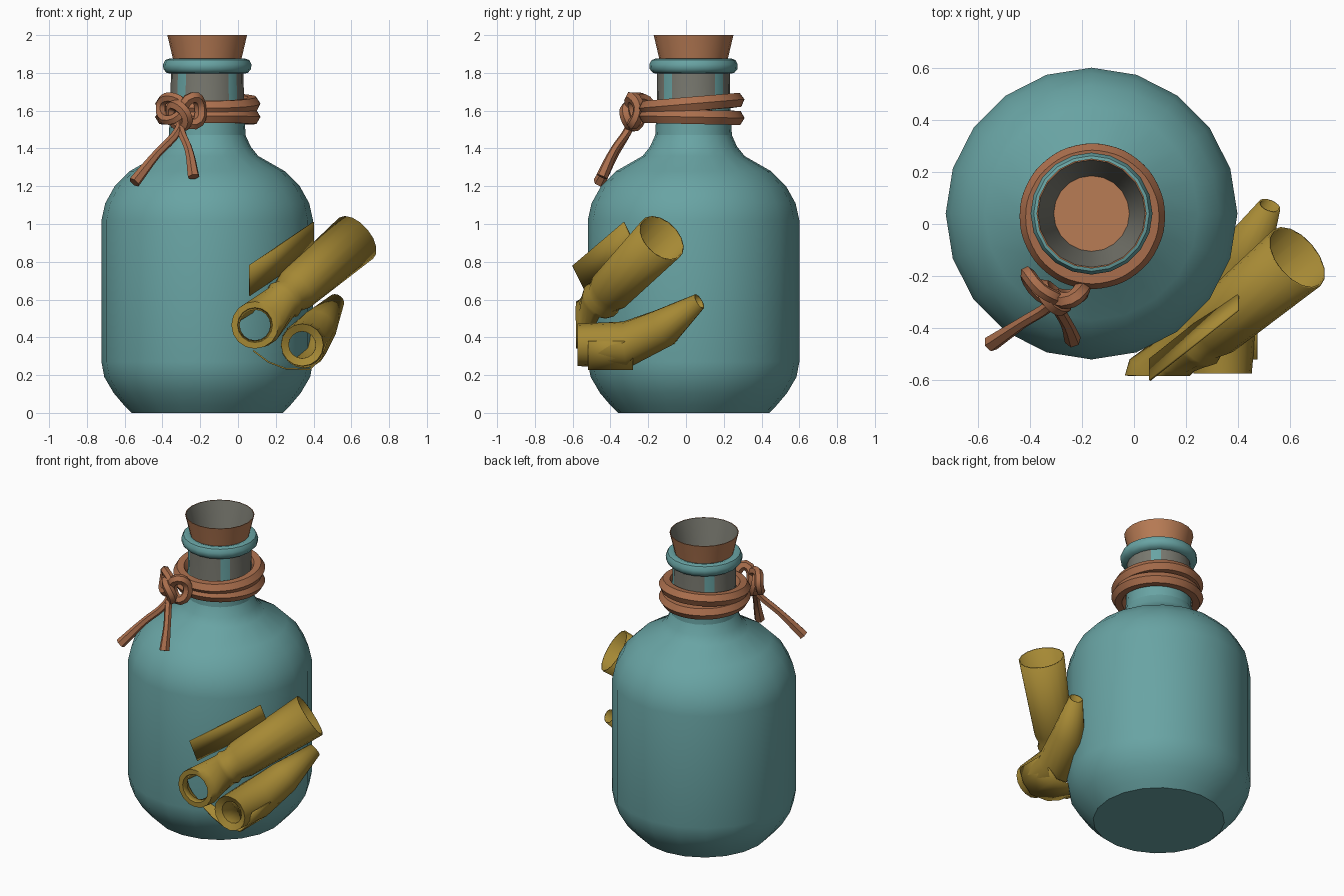
import bpy, bmesh, math
from mathutils import Vector

if "Cube" in bpy.data.objects:
    bpy.data.objects.remove(bpy.data.objects["Cube"], do_unlink=True)

AXIS = Vector((-0.163, 0.04, 0))
SIDES = 20


def material(name, color):
    m = bpy.data.materials.new(name)
    m.use_nodes = True
    m.diffuse_color = (*color, 1)
    bsdf = next(n for n in m.node_tree.nodes if n.type == "BSDF_PRINCIPLED")
    bsdf.inputs["Base Color"].default_value = (*color, 1)
    return m


teal = material("teal glass", (0.14, 0.37, 0.37))
grey = material("grey glass", (0.19, 0.19, 0.16))
cork = material("cork brown", (0.48, 0.20, 0.09))
twine = material("twine brown", (0.41, 0.16, 0.075))
gold = material("old paper", (0.38, 0.25, 0.035))


def finish(obj, mats, angle=40):
    for m in mats:
        obj.data.materials.append(m)
    bpy.ops.object.select_all(action="DESELECT")
    obj.select_set(True)
    bpy.context.view_layer.objects.active = obj
    bpy.ops.object.shade_smooth_by_angle(angle=math.radians(angle))
    return obj


def add_mesh(name, bm):
    mesh = bpy.data.meshes.new(name)
    bm.to_mesh(mesh)
    bm.free()
    obj = bpy.data.objects.new(name, mesh)
    bpy.context.collection.objects.link(obj)
    return obj


def bridge(bm, rings, closed=True):
    n = len(rings[0])
    for a, b in zip(rings, rings[1:]):
        for i in range(n if closed else n - 1):
            j = (i + 1) % n
            bm.faces.new((a[i], a[j], b[j], b[i]))


def lathe(name, profile, mats, cap=True, rule=None):
    """Revolve (radius, height) pairs about the bottle axis."""
    bm = bmesh.new()
    rings = []
    for r, z in profile:
        angles = [math.tau * k / SIDES for k in range(SIDES)]
        rings.append([bm.verts.new(AXIS + Vector((r * math.cos(a), r * math.sin(a), z))) for a in angles])
    bridge(bm, rings)
    if cap:
        bm.faces.new(list(reversed(rings[0])))
    if rule:
        for f in bm.faces:
            f.material_index = rule(f.calc_center_median() - AXIS)
    return finish(add_mesh(name, bm), mats)


def tube(name, points, radius, cyclic=False, flare=1.0):
    """Round cord along a smooth path, flared at its last point."""
    cu = bpy.data.curves.new(name, "CURVE")
    cu.dimensions = "3D"
    cu.bevel_depth = radius
    cu.bevel_resolution = 1
    cu.resolution_u = 4
    cu.use_fill_caps = True
    sp = cu.splines.new("BEZIER")
    sp.bezier_points.add(len(points) - 1)
    for bp, p in zip(sp.bezier_points, points):
        bp.co = p
        bp.handle_left_type = bp.handle_right_type = "AUTO"
    sp.bezier_points[-1].radius = flare
    sp.use_cyclic_u = cyclic
    obj = bpy.data.objects.new(name, cu)
    bpy.context.collection.objects.link(obj)
    bpy.ops.object.select_all(action="DESELECT")
    obj.select_set(True)
    bpy.context.view_layer.objects.active = obj
    bpy.ops.object.convert(target="MESH")
    return finish(bpy.context.object, [twine], 50)


def thicken(obj, amount):
    mod = obj.modifiers.new("paper thickness", "SOLIDIFY")
    mod.thickness = amount
    mod.offset = 0


def scroll(name, stations, gap=None, sides=16):
    """Loft rings given as (centre, normal, radius)."""
    bm = bmesh.new()
    rings = []
    for c, n, r in stations:
        n = Vector(n).normalized()
        u = n.cross(Vector((0, 0, 1))).normalized()
        v = u.cross(n)
        ring = []
        for k in range(sides):
            a = math.tau * k / sides
            ring.append(bm.verts.new(Vector(c) + r * (math.cos(a) * u + math.sin(a) * v)))
        rings.append(ring)
    bridge(bm, rings)
    bm.faces.ensure_lookup_table()
    if gap:
        row, first, last = gap
        doomed = [bm.faces[row * sides + k % sides] for k in range(first, last)]
        bmesh.ops.delete(bm, geom=doomed, context="FACES")
    obj = finish(add_mesh(name, bm), [gold], 45)
    thicken(obj, 0.008)


def sheet(name, edge, sweep):
    """Sweep an open edge into a thin piece of paper."""
    bm = bmesh.new()
    rows = [[bm.verts.new(Vector(p) + Vector(sweep) * t) for p in edge] for t in (0, 1)]
    bridge(bm, rows, closed=False)
    thicken(finish(add_mesh(name, bm), [gold], 45), 0.008)


# Bottle body
lathe("bottle_body", [(0.40, 0), (0.44, 0.04), (0.495, 0.105), (0.545, 0.19), (0.56, 0.27),
                      (0.56, 1.02), (0.54, 1.11), (0.49, 1.20), (0.41, 1.28), (0.27, 1.36),
                      (0.23, 1.41), (0.203, 1.47)], [teal])


# Neck: grey band broken by one teal facet per quarter turn
def neck_colour(p):
    turn = math.degrees(math.atan2(p.y, p.x)) % 90
    return 1 if p.z > 1.63 and not 36 < turn < 54 else 0


lathe("bottle_neck", [(0.203, 1.47), (0.195, 1.63), (0.192, 1.81)], [teal, grey], False, neck_colour)
lathe("bottle_lip", [(0.19, 1.795), (0.215, 1.80), (0.232, 1.82), (0.234, 1.845),
                     (0.222, 1.868), (0.20, 1.876), (0.175, 1.868)], [teal], False)

# Hollow cork stopper with a grey lining
lathe("cork_stopper", [(0.147, 1.715), (0.178, 1.86), (0.211, 2.0), (0.206, 2.0), (0.173, 1.86),
                       (0.145, 1.725)], [cork, grey], True,
      lambda p: 1 if p.z > 1.72 and math.hypot(p.x, p.y) < 0.1 + (p.z - 1.5) * 0.2 else 0)
lining = bpy.data.objects["cork_stopper"].data
for f in lining.polygons:
    outward = f.normal.x * (f.center.x - AXIS.x) + f.normal.y * (f.center.y - AXIS.y)
    f.material_index = 1 if outward < -0.01 else 0
lathe("cork_floor", [(0.148, 1.722), (0.148, 1.726), (0.001, 1.726)], [cork])

# Twine wound twice round the neck
for name, height, tilt in (("upper_twine", 1.635, 0.02), ("lower_twine", 1.567, -0.005)):
    loop = []
    for k in range(14):
        a = math.tau * k / 14
        loop.append((-0.16 + 0.236 * math.cos(a), 0.03 + 0.236 * math.sin(a), height + tilt * math.sin(a)))
    tube(name, loop, 0.043, True)

# Knot, bow loops and loose ends
tube("left_bow", [(-0.41, -0.19, 1.62), (-0.36, -0.25, 1.67), (-0.29, -0.29, 1.62), (-0.36, -0.27, 1.55)], 0.028, True)
tube("right_bow", [(-0.29, -0.28, 1.58), (-0.24, -0.29, 1.67), (-0.20, -0.25, 1.62), (-0.23, -0.28, 1.53)], 0.032, True)
tube("knot", [(-0.35, -0.25, 1.61), (-0.31, -0.31, 1.62), (-0.27, -0.31, 1.55), (-0.31, -0.27, 1.52)], 0.032, True)
tube("left_twine_end", [(-0.30, -0.28, 1.55), (-0.32, -0.31, 1.49), (-0.43, -0.38, 1.37), (-0.55, -0.46, 1.22)],
     0.023, False, 1.4)
tube("right_twine_end", [(-0.31, -0.28, 1.55), (-0.30, -0.31, 1.49), (-0.26, -0.38, 1.39), (-0.235, -0.445, 1.25)],
     0.023, False, 1.4)

# Large scroll, pinched near its lower end, open at both ends
slant = (0.53, 0.45, 0.46)
low, high = Vector((0.09, -0.58, 0.465)), Vector((0.625, -0.13, 0.925))
scroll("large_scroll", [(low + Vector((0, 0.03, 0)), (0, 1, 0), 0.085), (low, (0, 1, 0), 0.095),
                        (low, (0, 1, 0), 0.122), (low + Vector((0.02, 0.04, 0.01)), (0.15, 1, 0.15), 0.125),
                        (low.lerp(high, 0.26), slant, 0.098), (low.lerp(high, 0.29), slant, 0.108),
                        (low.lerp(high, 0.33), slant, 0.096), (low.lerp(high, 0.4), slant, 0.115),
                        (high, slant, 0.137)], gap=(3, 8, 13))

# Small scroll with a tail that tapers up to a tip
scroll("small_scroll", [((0.34, -0.40, 0.36), (0, 1, 0), 0.075), ((0.34, -0.55, 0.36), (0, 1, 0), 0.075),
                        ((0.34, -0.57, 0.36), (0, 1, 0), 0.11), ((0.35, -0.32, 0.36), (0.1, 1, 0.1), 0.12),
                        ((0.42, -0.12, 0.45), (0.4, 1, 0.6), 0.10), ((0.52, 0.07, 0.59), (0.4, 1, 0.6), 0.04)])

# Loose papers: curled one underneath, flat one behind
sheet("curled_paper", [(0.08, -0.51, 0.33), (0.16, -0.51, 0.27), (0.25, -0.52, 0.235), (0.38, -0.52, 0.23),
                       (0.44, -0.52, 0.29), (0.47, -0.52, 0.38)], (0.0, 0.24, 0.0))
sheet("flat_paper", [(0.06, -0.52, 0.62), (0.06, -0.60, 0.78)], (0.34, 0.27, 0.23))
